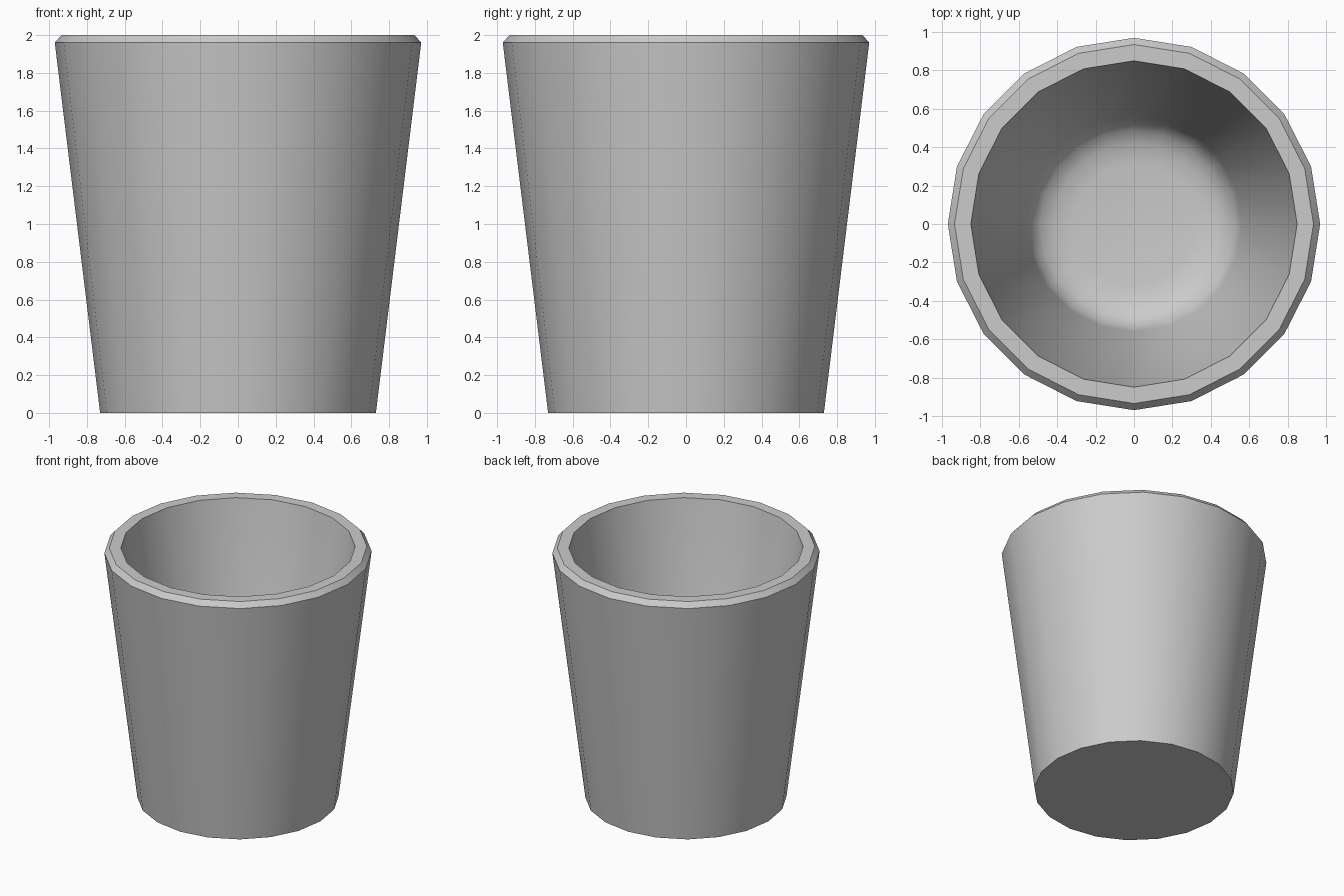
import bpy, bmesh, math

if "Cube" in bpy.data.objects:
    bpy.data.objects.remove(bpy.data.objects["Cube"])

SIDES = 20
# (radius, height) from outer base, over the chamfered lip, down to the rounded inner floor
PROFILE = [(0.73, 0.0), (0.97, 1.96), (0.935, 2.0), (0.85, 2.0),
           (0.56, 0.27), (0.535, 0.20), (0.49, 0.15), (0.42, 0.115), (0.32, 0.10)]

bm = bmesh.new()
rings = []
for r, z in PROFILE:
    rings.append([bm.verts.new((r * math.cos(2 * math.pi * i / SIDES),
                                r * math.sin(2 * math.pi * i / SIDES), z))
                  for i in range(SIDES)])

# walls, lip and inner rounding
for a, b in zip(rings, rings[1:]):
    for i in range(SIDES):
        j = (i + 1) % SIDES
        bm.faces.new((a[i], a[j], b[j], b[i]))

# underside and inner floor
bm.faces.new(rings[0][::-1])
bm.faces.new(rings[-1])
bmesh.ops.recalc_face_normals(bm, faces=bm.faces)

mesh = bpy.data.meshes.new("cup")
bm.to_mesh(mesh)
bm.free()
cup = bpy.data.objects.new("cup", mesh)
bpy.context.collection.objects.link(cup)

# smooth walls with crisp lip and base edges
bpy.context.view_layer.objects.active = cup
cup.select_set(True)
bpy.ops.object.shade_smooth_by_angle(angle=math.radians(30))
